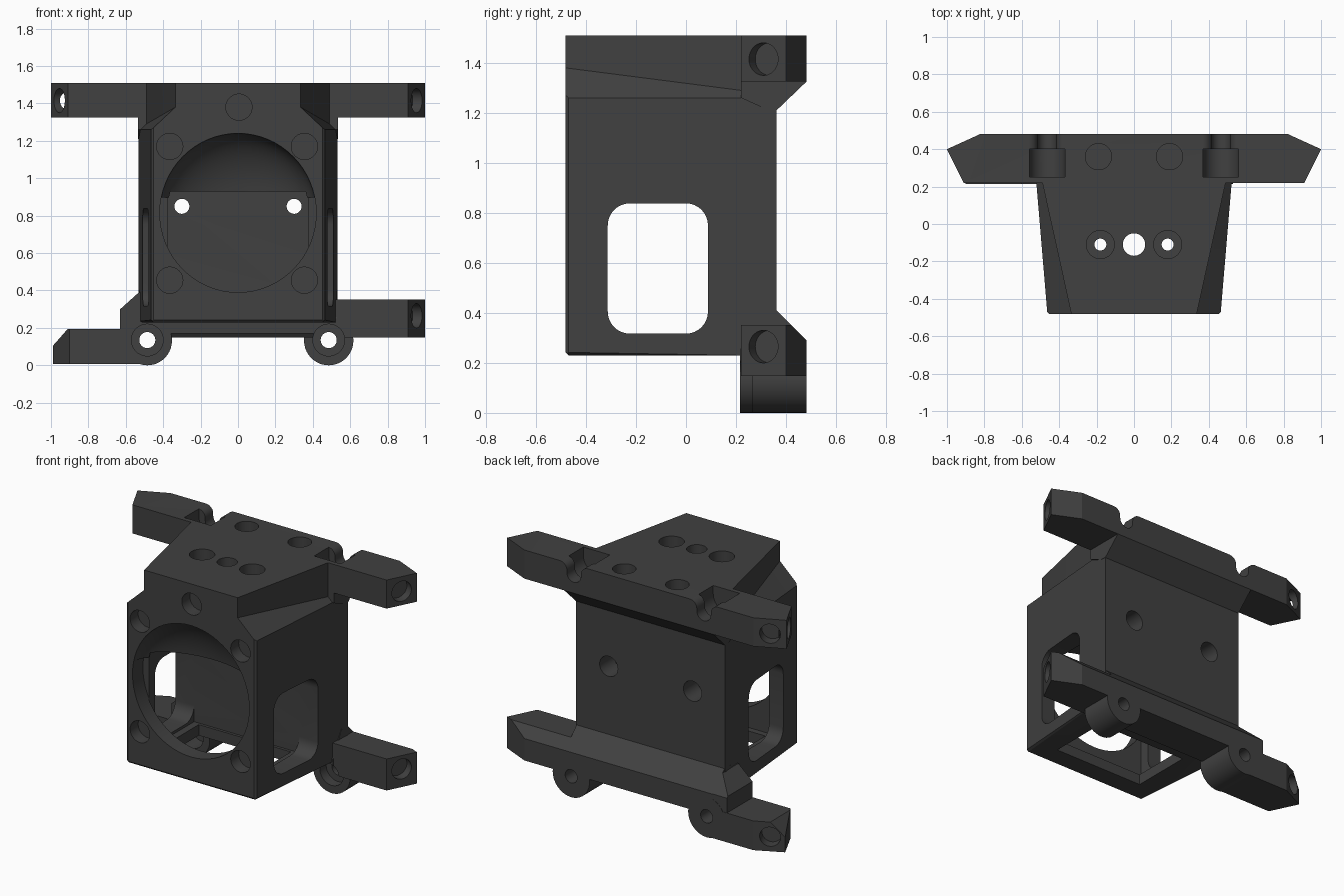
import bpy, bmesh, math
from mathutils import Vector

if "Cube" in bpy.data.objects:
    bpy.data.objects.remove(bpy.data.objects["Cube"])

mat = bpy.data.materials.new("charcoal plastic")
mat.diffuse_color = (0.052, 0.052, 0.052, 1)
mat.use_nodes = True
mat.node_tree.nodes["Principled BSDF"].inputs["Base Color"].default_value = mat.diffuse_color


def make(name, bm):
    bmesh.ops.recalc_face_normals(bm, faces=bm.faces)
    me = bpy.data.meshes.new(name)
    bm.to_mesh(me)
    bm.free()
    ob = bpy.data.objects.new(name, me)
    bpy.context.collection.objects.link(ob)
    me.materials.append(mat)
    return ob


def loft(name, rings):
    """Closed solid through a list of rings with equal point counts."""
    bm = bmesh.new()
    vs = [[bm.verts.new(p) for p in r] for r in rings]
    n = len(vs[0])
    for a, b in zip(vs, vs[1:]):
        for i in range(n):
            j = (i + 1) % n
            bm.faces.new((a[i], a[j], b[j], b[i]))
    bm.faces.new(vs[0])
    bm.faces.new(vs[-1])
    return make(name, bm)


def prism(name, pts, axis, lo, hi):
    """Extrude a 2D outline along one axis."""
    def at(p, t):
        q = list(p)
        q.insert(axis, t)
        return q
    return loft(name, [[at(p, t) for p in pts] for t in (lo, hi)])


def box(name, x, y, z):
    return prism(name, [(x[0], y[0]), (x[1], y[0]), (x[1], y[1]), (x[0], y[1])], 2, *z)


def rod(name, p, q, r, n=40):
    """Cylinder between two points."""
    p, q = Vector(p), Vector(q)
    rot = (q - p).to_track_quat('Z', 'Y')
    ring = [rot @ Vector((r * math.cos(2 * math.pi * i / n), r * math.sin(2 * math.pi * i / n), 0))
            for i in range(n)]
    return loft(name, [[c + v for v in ring] for c in (p, q)])


def arc(cx, cz, r, a0, a1, n=12):
    return [(cx + r * math.cos(math.radians(a0 + (a1 - a0) * i / n)),
             cz + r * math.sin(math.radians(a0 + (a1 - a0) * i / n))) for i in range(n + 1)]


def apply(ob, mod):
    bpy.context.view_layer.objects.active = ob
    bpy.ops.object.modifier_apply(modifier=mod.name)


def cut(targets, cutters):
    for ob in targets:
        for c in cutters:
            m = ob.modifiers.new("cut", 'BOOLEAN')
            m.operation, m.solver, m.object = 'DIFFERENCE', 'EXACT', c
            apply(ob, m)
    for c in cutters:
        bpy.data.objects.remove(c)


def section(y, w_low, w_top, z_step):
    half = [(w_low, 0.23), (w_low, 1.26), (w_top, z_step), (w_top, 1.51)]
    return [(x, y, z) for x, z in half] + [(-x, y, z) for x, z in reversed(half)]


# Tapered main body with notched upper corners
body = loft("main_body", [section(-0.482, 0.463, 0.335, 1.38),
                          section(0.22, 0.522, 0.49, 1.29),
                          section(0.362, 0.533, 0.505, 1.29)])
# Small chamfer round the front face and the underside
edge_bm = bmesh.new()
edge_bm.from_mesh(body.data)
edges = [e for e in edge_bm.edges
         if all(v.co.z < 0.24 and v.co.y < 0.3 for v in e.verts)
         or all(v.co.y < -0.4 and abs(v.co.x) > 0.4 for v in e.verts)]
bmesh.ops.bevel(edge_bm, geom=edges, offset=0.012, segments=1, affect='EDGES')
edge_bm.to_mesh(body.data)
edge_bm.free()

# Upper cross bar with pointed ends, and the sloped web under it
end = [(0.91, 0.22), (1.0, 0.40), (0.82, 0.482)]
top_bar = prism("top_bar", end + [(-x, y) for x, y in reversed(end)], 2, 1.325, 1.51)
top_web = prism("top_web", [(0.22, 1.26), (0.32, 1.215), (0.362, 1.21), (0.482, 1.325), (0.22, 1.325)],
                0, -0.534, 0.534)

# Lower bar, arms and bosses
low_bar = prism("lower_bar", [(0.23, 0.15), (0.482, 0.15), (0.482, 0.29), (0.362, 0.41),
                              (0.30, 0.41), (0.215, 0.25), (0.215, 0.17)], 0, -0.53, 0.53)
right_arm = prism("right_lower_arm", [(0.5, 0.22)] + end + [(0.5, 0.482)], 2, 0.148, 0.352)
left_arm = prism("left_lower_arm", [(-0.485, 0.215), (-0.90, 0.215), (-0.99, 0.40),
                                    (-0.82, 0.482), (-0.485, 0.482)], 2, 0.006, 0.195)
left_gusset = prism("left_gusset", [(-0.63, 0.17), (-0.63, 0.30), (-0.53, 0.39), (-0.5, 0.39),
                                    (-0.5, 0.17)], 1, 0.22, 0.481)
bosses = [rod("boss", (x, y, 0.132), (x, 0.482, 0.132), 0.132) for x, y in ((-0.485, 0.215), (0.485, 0.265))]

# The rear slope of the lower bar carries on over the arm and gusset
cut([right_arm, left_gusset], [prism("c", [(0.272, 0.5), (0.572, 0.2), (0.572, 0.5)], 0, -1.1, 1.1)])
# Sloped top on the end of the left arm
cut([left_arm], [prism("c", [(-1.02, 0.07), (-0.91, 0.195), (-0.91, 0.3), (-1.02, 0.3)], 1, 0, 0.6)])

# Inner chamber and bottom opening
cut([body], [box("c", (-0.376, 0.376), (-0.38, 0.088), (0.30, 0.93)),
             box("c", (-0.33, 0.33), (-0.34, 0.07), (0.1, 0.4))])

# Round intake: a domed scoop above, a plain round opening below
circle = [(0.418 * math.cos(2 * math.pi * i / 64), 0.425 * math.sin(2 * math.pi * i / 64))
          for i in range(64)]
dome = [(-0.5, 1.0)] + [(-0.482 + 0.24 * math.sin(a), math.cos(a))
                        for a in [math.radians(88 * i / 14) for i in range(15)]]
cut([body], [loft("c", [[(x * f, y, 0.815 + z * f) for x, z in circle] for y, f in dome]),
             prism("c", [(x, 0.815 + z) for x, z in circle if z < 0.116], 1, -0.5, -0.375)])

# Rounded side windows, their rear edge flush with the chamber's back wall
window = []
for k, (cy, cz) in enumerate([(0.0, 0.75), (-0.225, 0.75), (-0.225, 0.405), (0.0, 0.405)]):
    window += arc(cy, cz, 0.088, 90 * k, 90 * k + 90, 8)
cut([body], [prism("c", window, 0, -1, 1)])

# Screw holes in the front face
cut([body], [rod("c", (x, -0.6, z), (x, -0.40, z), 0.07)
             for x, z in ((0.005, 1.38), (-0.365, 1.17), (0.355, 1.17), (-0.365, 0.455), (0.355, 0.455))])

# Holes in the top plate
top_cut = [rod("c", (0, -0.11, 0.8), (0, -0.11, 1.6), 0.06)]
for s in (-1, 1):
    top_cut += [rod("c", (s * 0.18, -0.11, 0.8), (s * 0.18, -0.11, 1.6), 0.032),
                rod("c", (s * 0.18, -0.11, 1.40), (s * 0.18, -0.11, 1.6), 0.075)]
cut([body], top_cut)
cut([body, top_bar], [rod("c", (s * 0.19, 0.36, 1.40), (s * 0.19, 0.36, 1.6), 0.07) for s in (-1, 1)])

# Counterbored holes in the rear wall
rear_cut = []
for s in (-1, 1):
    rear_cut += [rod("c", (s * 0.3, 0.0, 0.85), (s * 0.3, 0.5, 0.85), 0.04),
                 rod("c", (s * 0.3, 0.22, 0.85), (s * 0.3, 0.5, 0.85), 0.065)]
cut([body], rear_cut)

# Open screw channels in the upper bar: wide pocket, narrow rear slot with flared lips
channels = []
for s in (-1, 1):
    cx = s * 0.465
    wide = arc(cx, 1.455, 0.095, 180, 360) + [(cx + 0.095, 1.6), (cx - 0.095, 1.6)]
    slot = (arc(cx - 0.10, 1.46, 0.05, 90, 0, 6) + arc(cx, 1.445, 0.05, 180, 360)
            + arc(cx + 0.10, 1.46, 0.05, 180, 90, 6) + [(cx + 0.10, 1.6), (cx - 0.10, 1.6)])
    channels += [prism("c", wide, 1, 0.25, 0.40), prism("c", slot, 1, 0.38, 0.52)]
cut([top_bar, body], channels)


# Holes in the arm tips: from the end face, the rear chamfer, or both
def tip_holes(s, z, front, rear):
    holes = []
    if rear:
        holes.append(rod("c", (s * 0.883, 0.38, z), (s * 0.95, 0.53, z), 0.062))
    if front:
        holes.append(rod("c", (s * 0.905, 0.335, z), (s * 1.05, 0.262, z), 0.065))
    return holes


cut([top_bar], tip_holes(1, 1.415, True, False) + tip_holes(-1, 1.415, True, True))
cut([right_arm], tip_holes(1, 0.265, True, False))
cut([left_arm], tip_holes(-1, 0.10, False, True))

# Boss bores with front counterbore
bores = []
for x in (-0.485, 0.485):
    bores += [rod("c", (x, 0.1, 0.135), (x, 0.6, 0.135), 0.043),
              rod("c", (x, 0.1, 0.135), (x, 0.33, 0.135), 0.085)]
cut(bosses + [low_bar, right_arm, left_arm, left_gusset], bores)

# Smooth round surfaces, keep hard edges
for ob in bpy.context.collection.objects:
    ob.select_set(True)
bpy.context.view_layer.objects.active = body
bpy.ops.object.shade_smooth_by_angle(angle=math.radians(16))
